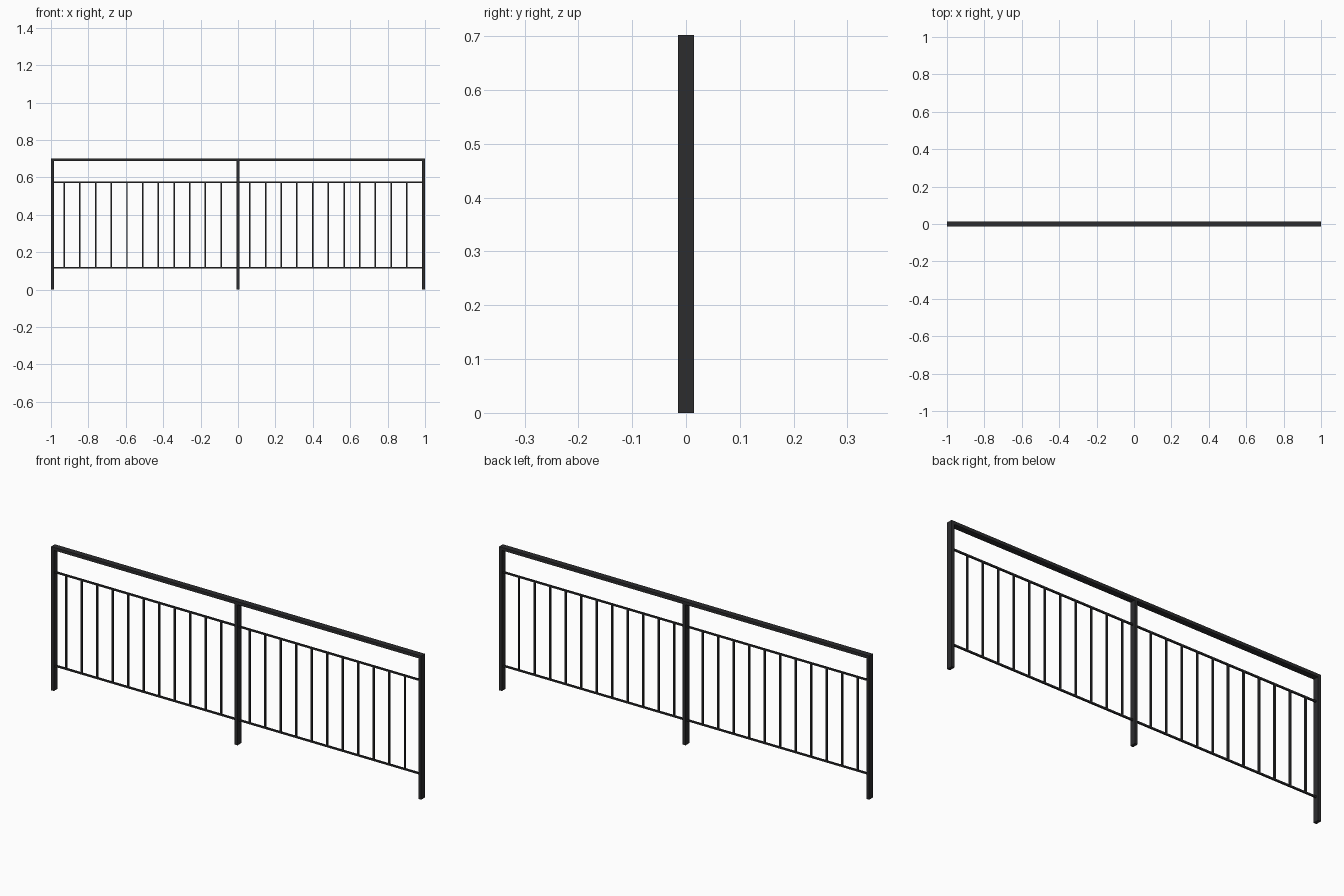
import bpy

if "Cube" in bpy.data.objects:
    bpy.data.objects.remove(bpy.data.objects["Cube"])

H = 0.702            # overall height
PW, PD = 0.015, 0.029  # post width and depth
ROD = 0.0078         # thin bar thickness
PITCH = 0.9925       # post spacing
LOW, HIGH = 0.118, 0.575

mat = bpy.data.materials.new("black_metal")
mat.diffuse_color = (0.025, 0.025, 0.027, 1)
mat.use_nodes = True
mat.node_tree.nodes["Principled BSDF"].inputs["Base Color"].default_value = mat.diffuse_color


def bar(name, x0, x1, depth, z0, z1):
    bpy.ops.mesh.primitive_cube_add(size=1, location=((x0 + x1) / 2, 0, (z0 + z1) / 2))
    ob = bpy.context.object
    ob.name = name
    ob.scale = (x1 - x0, depth, z1 - z0)
    bpy.ops.object.transform_apply(location=False, rotation=False, scale=True)
    ob.data.materials.append(mat)
    return ob


# Handrail spanning the full length
bar("handrail", -1, 1, PD, H - PW, H)

# Three posts under the handrail
for i, name in enumerate(("left_post", "middle_post", "right_post")):
    x = (i - 1) * PITCH
    bar(name, x - PW / 2, x + PW / 2, PD, 0, H - PW)

# Two panels, each with thin rails and eleven balusters
for side, start in (("left", -PITCH), ("right", 0)):
    for name, z in (("lower_rail", LOW), ("upper_rail", HIGH)):
        bar(f"{side}_{name}", start + PW / 2, start + PITCH - PW / 2, ROD, z - ROD / 2, z + ROD / 2)
    for k in range(11):
        x = start + 0.0635 + 0.0839 * k
        bar(f"{side}_baluster_{k + 1}", x - ROD / 2, x + ROD / 2, ROD, LOW + ROD / 2, HIGH - ROD / 2)
